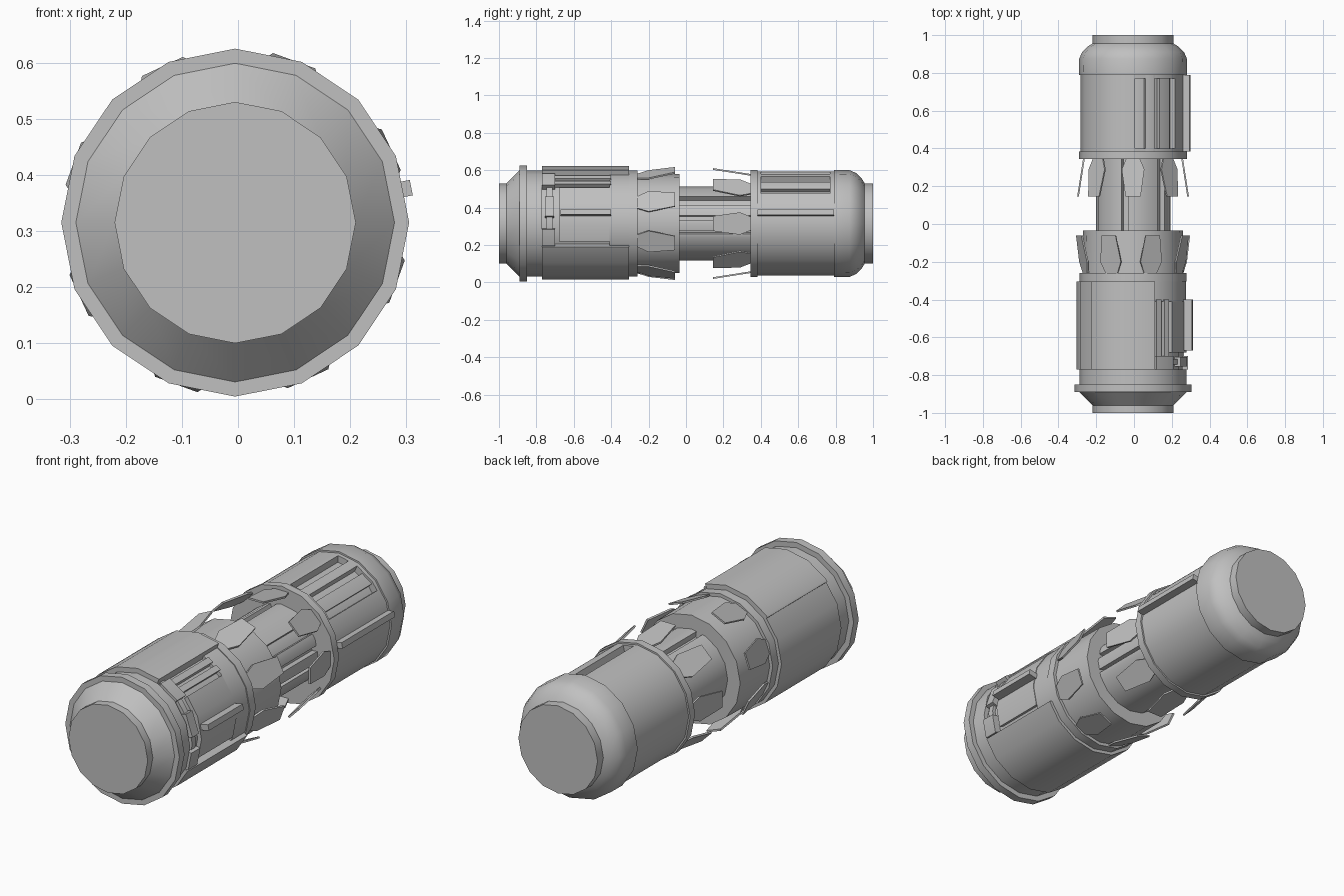
import bpy, bmesh, math
from mathutils import Vector

cube = bpy.data.objects.get("Cube")
if cube:
    bpy.data.objects.remove(cube, do_unlink=True)

SIDES = 16
STEP = 360 / SIDES
CX, CZ = -0.005, 0.315   # axis of the barrel, running along y

grey = bpy.data.materials.new("plain grey")
grey.use_nodes = True
COLOR = (0.53, 0.53, 0.53, 1)
grey.diffuse_color = COLOR
grey.node_tree.nodes["Principled BSDF"].inputs["Base Color"].default_value = COLOR


def polar(r, deg, y):
    """Point on the sixteen-sided outline of corner radius r."""
    off = (deg % STEP) - STEP / 2
    r *= math.cos(math.radians(STEP / 2)) / math.cos(math.radians(off))
    a = math.radians(deg)
    return Vector((CX + r * math.cos(a), y, CZ + r * math.sin(a)))


def finish(name, bm, smooth=True):
    bmesh.ops.recalc_face_normals(bm, faces=bm.faces)
    me = bpy.data.meshes.new(name)
    bm.to_mesh(me)
    bm.free()
    ob = bpy.data.objects.new(name, me)
    bpy.context.collection.objects.link(ob)
    me.materials.append(grey)
    if smooth:
        bpy.ops.object.select_all(action="DESELECT")
        ob.select_set(True)
        bpy.context.view_layer.objects.active = ob
        bpy.ops.object.shade_smooth_by_angle(angle=math.radians(30))
    return ob


def loft(bm, rings, closed=False):
    """Skin a list of equal loops, capping the ends."""
    loops = [[bm.verts.new(p) for p in ring] for ring in rings]
    n = len(loops[0])
    for a, b in zip(loops, loops[1:]):
        for i in range(n):
            j = (i + 1) % n
            bm.faces.new((a[i], a[j], b[j], b[i]))
    bm.faces.new(loops[0])
    bm.faces.new(loops[-1])


def barrel(name, profile):
    bm = bmesh.new()
    loft(bm, [[polar(r, i * STEP, y) for i in range(SIDES)] for y, r in profile])
    finish(name, bm)


def shell(name, r0, r1, a0, a1, y0, y1):
    """Curved plate between two radii, angles and lengths."""
    first = math.floor(a0 / STEP) + 1
    angles = [a0] + [k * STEP for k in range(first, math.ceil(a1 / STEP))] + [a1]
    bm = bmesh.new()
    loft(bm, [[polar(r0, a, y0), polar(r1, a, y0), polar(r1, a, y1), polar(r0, a, y1)]
              for a in angles])
    finish(name, bm)


def radial_prism(name, deg, outline, thickness):
    """Plate from (sideways, y, radius) points, thickened outward."""
    a = math.radians(deg)
    out = Vector((math.cos(a), 0, math.sin(a)))
    side = Vector((-math.sin(a), 0, math.cos(a)))
    base = [Vector((CX, y, CZ)) + side * u + out * r for u, y, r in outline]
    bm = bmesh.new()
    loft(bm, [base, [p + out * thickness for p in base]])
    finish(name, bm, smooth=False)


def petal(name, deg, y_base, y_tip, r_base, r_tip):
    half = [(0, 0.035), (0.3, 0.06), (1, 0.04)]
    pts = [(s * w, t) for s, row in ((1, half), (-1, half[::-1])) for t, w in row]
    pts = [(w, y_base + (y_tip - y_base) * t, r_base + (r_tip - r_base) * t)
           for w, t in pts]
    radial_prism(name, deg, pts, 0.009)


def bar(name, deg, width, y0, y1, r0, r1):
    w = width / 2
    radial_prism(name, deg, [(-w, y0, r0), (w, y0, r0), (w, y1, r0), (-w, y1, r0)], r1 - r0)


# Front unit: end cap, flange, body, collar
barrel("front_cap", [(-1, 0.215), (-0.96, 0.215), (-0.89, 0.284)])
barrel("front_flange", [(-0.89, 0.31), (-0.85, 0.31)])
barrel("front_neck", [(-0.85, 0.284), (-0.77, 0.284)])
barrel("front_drum", [(-0.77, 0.262), (-0.30, 0.262)])
barrel("front_ring", [(-0.305, 0.284), (-0.26, 0.284)])
barrel("front_collar", [(-0.26, 0.268), (-0.035, 0.265)])

# Front casing and the recessed control side
shell("front_casing_top", 0.25, 0.308, 68, 137, -0.77, -0.305)
shell("front_casing", 0.25, 0.300, 137, 335, -0.77, -0.305)
shell("front_shoulder", 0.25, 0.280, -25, 68, -0.41, -0.305)
shell("control_panel", 0.25, 0.283, -20, 43, -0.68, -0.41)
for a0, a1 in ((48, 54), (58, 64)):
    shell("front_slat", 0.25, 0.288, a0, a1, -0.70, -0.40)
shell("clip_band", 0.25, 0.278, -25, 68, -0.745, -0.715)
for a0, a1 in ((44, 65), (-24, -6)):
    shell("clip_block", 0.25, 0.297, a0, a1, -0.77, -0.70)
bar("clip_bridge", 19, 0.11, -0.755, -0.705, 0.25, 0.284)
bar("front_fin", 11.25, 0.028, -0.67, -0.40, 0.26, 0.320)

# Inner core with long plates between grooves
barrel("core", [(-0.04, 0.168), (0.36, 0.168)])
for a0, a1 in ((-145, -17), (-12, 5), (13, 30), (48, 98), (108, 208)):
    shell("core_plate", 0.15, 0.197, a0, a1, -0.04, 0.36)

# Back unit: ring, drum, dome
barrel("back_ring", [(0.345, 0.286), (0.383, 0.286)])
barrel("back_drum", [(0.38, 0.245), (0.80, 0.245)])
barrel("back_dome", [(0.79, 0.286), (0.875, 0.285), (0.91, 0.270), (0.94, 0.240),
                     (0.955, 0.215), (1, 0.215)])

# Back casing with long window slots
shell("back_casing", 0.23, 0.278, 88, 396, 0.383, 0.79)
shell("back_slot_rib", 0.23, 0.278, 66, 76, 0.383, 0.79)
for y0, y1 in ((0.383, 0.40), (0.77, 0.79)):
    shell("back_slot_end", 0.23, 0.278, 36, 88, y0, y1)
shell("back_slot_bar", 0.23, 0.268, 44, 58, 0.40, 0.77)
bar("back_fin", 11.25, 0.028, 0.383, 0.79, 0.25, 0.308)

# Flared petals facing the gap
for k in range(8):
    petal("front_petal", 25 + 45 * k, -0.26, -0.06, 0.262, 0.298)
    petal("back_petal", 45 * k, 0.35, 0.145, 0.255, 0.287)
